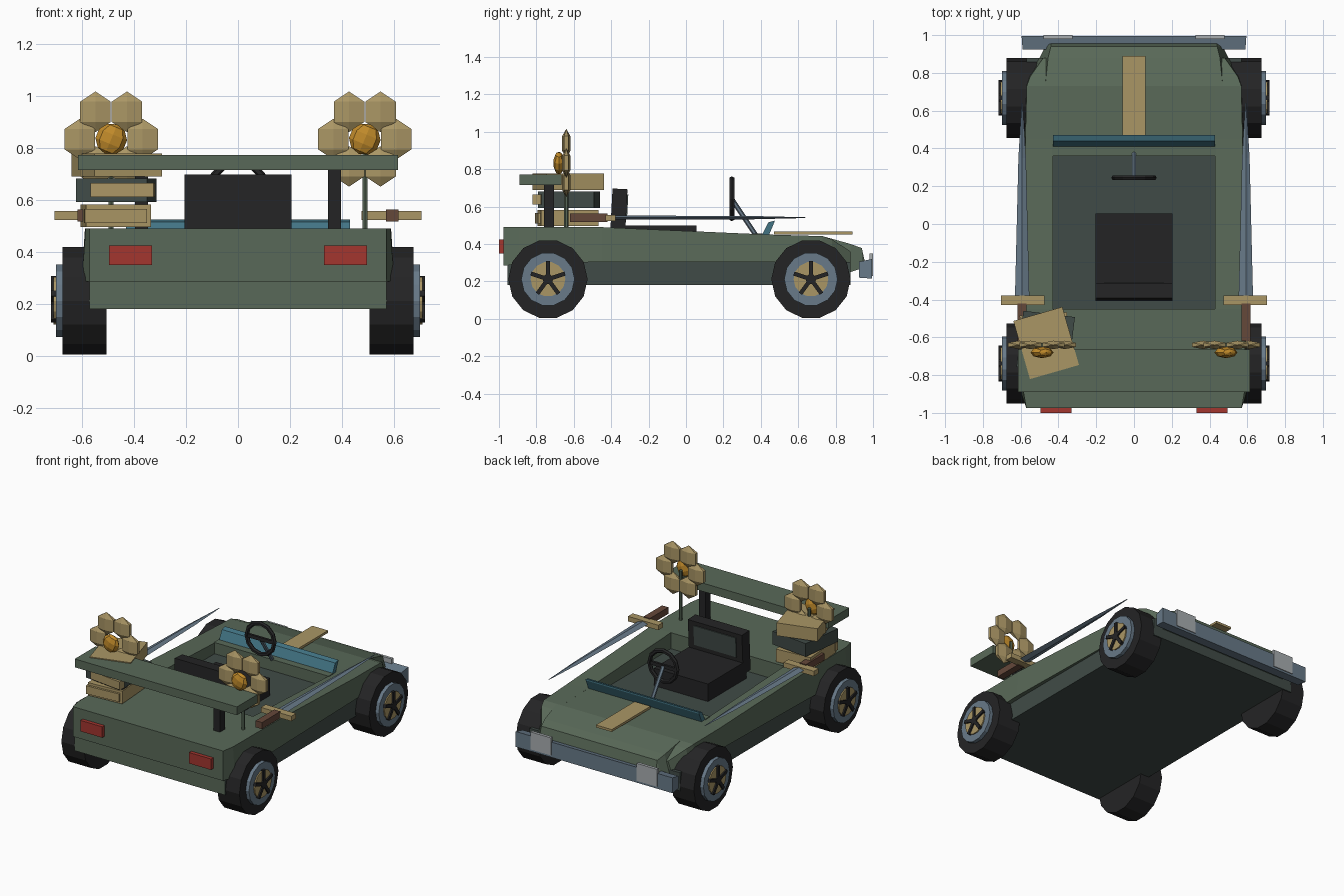
import bpy, bmesh, math
from mathutils import Matrix, Vector

if "Cube" in bpy.data.objects:
    bpy.data.objects.remove(bpy.data.objects["Cube"])


def mat(name, r, g, b):
    lin = lambda c: ((c / 255 + 0.055) / 1.055) ** 2.4 if c > 10 else c / 255 / 12.92
    m = bpy.data.materials.new(name)
    m.diffuse_color = (lin(r), lin(g), lin(b), 1)
    m.use_nodes = True
    m.node_tree.nodes["Principled BSDF"].inputs["Base Color"].default_value = m.diffuse_color
    return m


GREEN = mat("olive green", 89, 105, 88)
DARK = mat("dark green", 64, 75, 71)
BLACK = mat("rubber black", 36, 36, 37)
TAN = mat("tan", 170, 150, 101)
SLATE = mat("slate blue", 104, 122, 137)
TEAL = mat("teal", 66, 116, 132)
RED = mat("red", 163, 54, 47)
BROWN = mat("brown", 101, 72, 58)
ORANGE = mat("orange", 192, 138, 42)
GREY = mat("light grey", 168, 173, 176)


def finish(name, bm, *mats):
    bmesh.ops.recalc_face_normals(bm, faces=bm.faces)
    me = bpy.data.meshes.new(name)
    bm.to_mesh(me)
    bm.free()
    for m in mats:
        me.materials.append(m)
    ob = bpy.data.objects.new(name, me)
    bpy.context.collection.objects.link(ob)
    return ob


def box(name, m, x, y, z, turn=0, tilt=0):
    """Box from x, y, z ranges, turned about z and tilted about x (degrees)."""
    bm = bmesh.new()
    c = Vector([sum(r) / 2 for r in (x, y, z)])
    size = [r[1] - r[0] for r in (x, y, z)]
    M = (Matrix.Translation(c) @ Matrix.Rotation(math.radians(turn), 4, 'Z')
         @ Matrix.Rotation(math.radians(tilt), 4, 'X') @ Matrix.Diagonal((*size, 1)))
    bmesh.ops.create_cube(bm, size=1, matrix=M)
    return finish(name, bm, m)


def loft(name, m, sections):
    """Skin closed sections given as (y, [(x, z), ...])."""
    bm = bmesh.new()
    rings = [[bm.verts.new((x, y, z)) for x, z in pts] for y, pts in sections]
    n = len(rings[0])
    for a, b in zip(rings, rings[1:]):
        for i in range(n):
            bm.faces.new((a[i], a[(i + 1) % n], b[(i + 1) % n], b[i]))
    bm.faces.new(rings[0])
    bm.faces.new(rings[-1])
    return finish(name, bm, m)


def disc(name, m, r, x0, x1, y, z, n, r2=None):
    """Cylinder along x."""
    bm = bmesh.new()
    M = Matrix.Translation(((x0 + x1) / 2, y, z)) @ Matrix.Rotation(math.pi / 2, 4, 'Y')
    bmesh.ops.create_cone(bm, cap_ends=True, segments=n, radius1=r, radius2=r2 or r,
                          depth=abs(x1 - x0), matrix=M)
    return finish(name, bm, m)


def rod(name, m, a, b, r, n=6):
    a, b = Vector(a), Vector(b)
    bm = bmesh.new()
    M = Matrix.Translation((a + b) / 2) @ (b - a).to_track_quat('Z', 'Y').to_matrix().to_4x4()
    bmesh.ops.create_cone(bm, cap_ends=True, segments=n, radius1=r, radius2=r,
                          depth=(b - a).length, matrix=M)
    return finish(name, bm, m)


# Lower tub: dark sides and floor, green back face
tub = box("lower_tub", DARK, (-.57, .57), (-.955, .88), (.18, .305))
tub.data.materials.append(GREEN)
for f in tub.data.polygons:
    if f.normal.y < -.5:
        f.material_index = 1
box("cockpit_floor", DARK, (-.44, .44), (-.46, .38), (.29, .38))


# Rear deck, hood and side panels
def full(low, top, z0, z1):
    return [(-low, z0), (low, z0), (top, z1), (-top, z1)]


loft("rear_deck", GREEN, [(-.975, full(.57, .57, .285, .49)), (-.89, full(.60, .585, .29, .49)),
                          (-.45, full(.60, .588, .305, .49))])
loft("hood", GREEN, [(.36, full(.44, .435, .30, .452)), (.73, full(.50, .47, .30, .442)),
                     (.88, full(.50, .455, .25, .40)), (.94, full(.47, .44, .27, .378)),
                     (.955, full(.45, .44, .30, .31))])
box("cowl", GREEN, (-.435, .435), (.36, .41), (.40, .457))
for s in (-1, 1):
    def side(low, top, z):
        return [(s * .43, .305), (s * low, .305), (s * top, z), (s * .43, z)]
    loft("side_panel", GREEN, [(-.45, side(.60, .588, .49)), (-.30, side(.596, .585, .483)),
                               (.45, side(.58, .575, .45)), (.73, side(.575, .568, .442)),
                               (.78, side(.56, .55, .425)), (.88, side(.50, .48, .36))])

# Bumper and lights
loft("front_bumper", SLATE, [(.925, full(.59, .59, .22, .305)), (.995, full(.595, .595, .215, .32))])
for s in (-1, 1):
    xs = sorted((s * .325, s * .48))
    box("headlight", GREY, xs, (.98, 1), (.23, .35))
    box("tail_light", RED, sorted((s * .33, s * .495)), (-1, -.97), (.35, .425))

# Wheels
for s in (-1, 1):
    for y in (.668, -.738):
        z = .212
        disc("tyre", BLACK, .212, s * .505, s * .675, y, z, 14)
        disc("rim", SLATE, .143, s * .66, s * .70, y, z, 14)
        disc("hub_plate", TAN, .093, s * .69, s * .708, y, z, 14)
        disc("hub_cap", BLACK, .028, s * .70, s * .718, y, z, 10)
        for k in range(5):
            a = math.pi / 2 + k * math.tau / 5
            bm = bmesh.new()
            M = (Matrix.Translation((s * .708, y, z)) @ Matrix.Rotation(a, 4, 'X')
                 @ Matrix.Translation((0, .05, 0)) @ Matrix.Diagonal((.02, .092, .022, 1)))
            bmesh.ops.create_cube(bm, size=1, matrix=M)
            finish("spoke", bm, BLACK)

# Seat
box("seat_cushion", BLACK, (-.205, .205), (-.36, .055), (.37, .50))
box("seat_back", BLACK, (-.205, .205), (-.40, -.32), (.42, .695), tilt=-3)
box("seat_back_panel", DARK, (-.16, .16), (-.325, -.312), (.53, .665), tilt=-3)

# Steering wheel and column
bpy.ops.mesh.primitive_torus_add(major_segments=12, minor_segments=6, major_radius=.105,
                                 minor_radius=.015, location=(0, .245, .642),
                                 rotation=(math.pi / 2, 0, 0))
wheel = bpy.context.object
wheel.name = "steering_wheel"
wheel.data.materials.append(BLACK)
box("steering_crossbar", BLACK, (-.10, .10), (.237, .253), (.63, .654))
rod("steering_column", SLATE, (0, .245, .64), (0, .385, .43), .013)

# Windscreen and hood stripe
loft("windscreen", TEAL, [(.405, [(-.43, .44), (.43, .44), (.43, .445), (-.43, .445)]),
                          (.44, [(-.43, .44), (.43, .44), (.43, .515), (-.43, .515)]),
                          (.472, [(-.43, .515), (.43, .515), (.43, .525), (-.43, .525)])])
box("hood_stripe", TAN, (-.06, .06), (.47, .89), (.452, .468))

# Rear wing on posts
box("rear_wing", GREEN, (-.615, .615), (-.89, -.665), (.715, .772))
for s in (-1, 1):
    box("wing_post", BLACK, sorted((s * .345, s * .395)), (-.76, -.705), (.48, .72))

# Flowers: six petals around a round centre on a thin stem
for s in (-1, 1):
    cx, cz = s * .487, .833
    rod("flower_stem", GREEN, (cx, -.64, .48), (cx, -.64, .83), .011)
    bm = bmesh.new()
    for k in range(6):
        a = k * math.tau / 6
        M = (Matrix.Translation((cx + .121 * math.cos(a), -.64, cz + .121 * math.sin(a)))
             @ Matrix.Diagonal((1, .33, 1, 1)))
        bmesh.ops.create_uvsphere(bm, u_segments=6, v_segments=3, radius=.078, matrix=M)
    finish("flower_petals", bm, TAN)
    bm = bmesh.new()
    M = (Matrix.Translation((cx, -.68, cz)) @ Matrix.Diagonal((1, .5, 1, 1))
         @ Matrix.Rotation(math.pi / 8, 4, 'Y'))
    bmesh.ops.create_uvsphere(bm, u_segments=8, v_segments=5, radius=.061, matrix=M)
    finish("flower_centre", bm, ORANGE)

# Stack of turned books on the deck
box("bottom_book", TAN, (-.595, -.345), (-.785, -.475), (.495, .582), turn=4)
box("bottom_book_label", TAN, (-.59, -.35), (-.80, -.77), (.51, .565), turn=4)
box("middle_book", DARK, (-.605, -.33), (-.775, -.475), (.592, .682), turn=-7)
box("middle_book_pages", TAN, (-.565, -.32), (-.805, -.76), (.61, .665), turn=-7)
box("top_book", TAN, (-.60, -.33), (-.79, -.47), (.69, .778), turn=16)

# Swords lying along both sides
for s in (-1, 1):
    x = s * .592

    def blade(w, h):
        return [(x - w, .541), (x, .541 - h), (x + w, .541), (x, .541 + h)]
    loft("sword_blade", SLATE, [(-.38, blade(.038, .011)), (.35, blade(.02, .009)),
                                (.64, blade(.003, .002))])
    box("sword_guard", TAN, sorted((s * .475, s * .705)), (-.43, -.378), (.522, .556))
    box("sword_grip", BROWN, (x - .024, x + .024), (-.62, -.42), (.517, .562))
